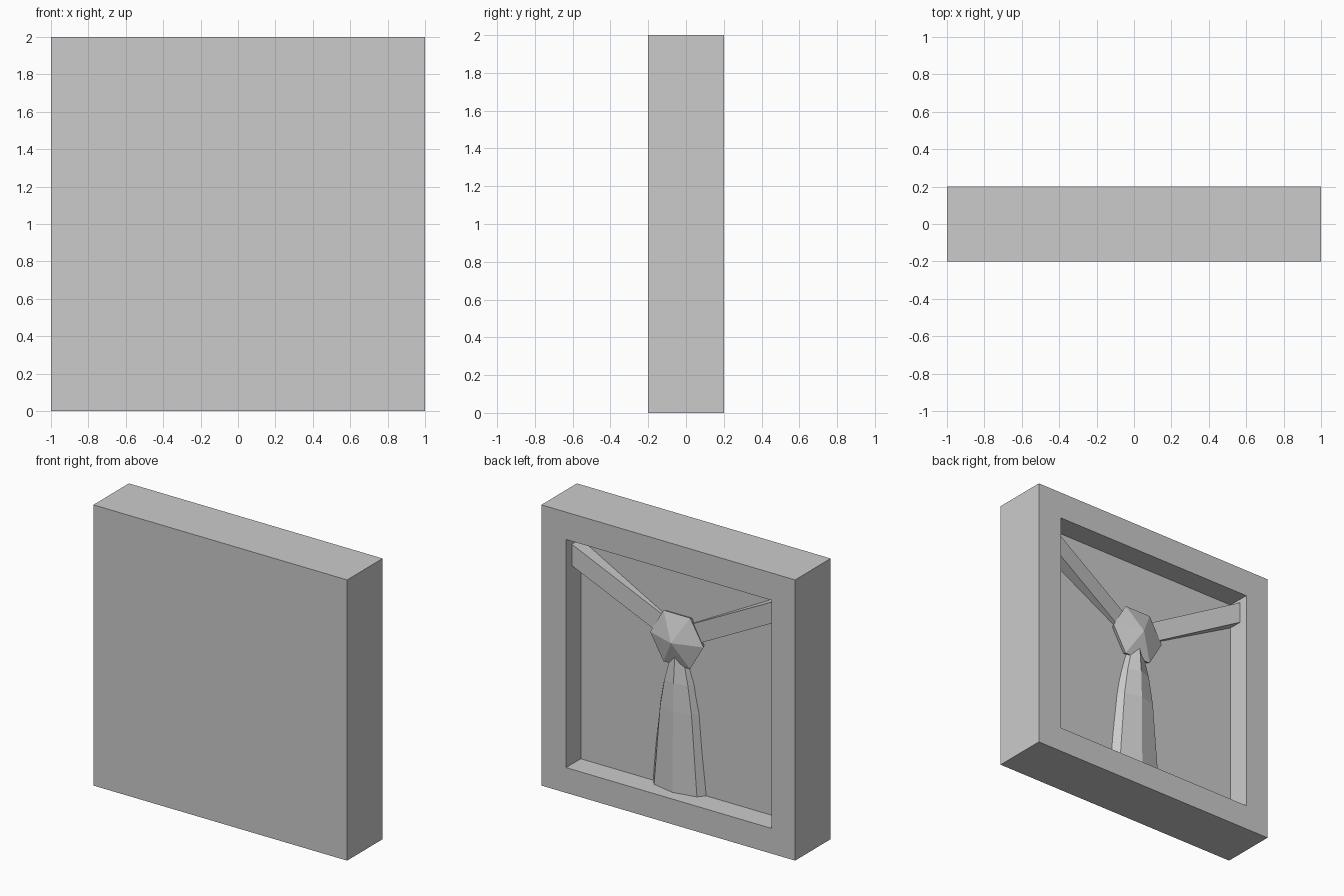
import bpy, bmesh, math

if "Cube" in bpy.data.objects:
    bpy.data.objects.remove(bpy.data.objects["Cube"])

PANEL = 0.035          # depth of the recessed panel
CX, CZ = 0.025, 1.25   # where the three limbs meet


def finish(bm, name):
    bmesh.ops.recalc_face_normals(bm, faces=bm.faces)
    me = bpy.data.meshes.new(name)
    bm.to_mesh(me)
    bm.free()
    ob = bpy.data.objects.new(name, me)
    bpy.context.collection.objects.link(ob)
    return ob


def loft(name, rings):
    """Join equal-length closed rings with quads and cap both ends."""
    bm = bmesh.new()
    vs = [[bm.verts.new(p) for p in ring] for ring in rings]
    n = len(rings[0])
    for a, b in zip(vs, vs[1:]):
        for i in range(n):
            bm.faces.new((a[i], a[(i + 1) % n], b[(i + 1) % n], b[i]))
    bm.faces.new(vs[0])
    bm.faces.new(vs[-1])
    return finish(bm, name)


# Block with a square recess in the back
def rect(x0, x1, z0, z1, y):
    return [(x0, y, z0), (x1, y, z0), (x1, y, z1), (x0, y, z1)]


inner = (-0.815, 0.805, 0.18, 1.805)
loft("recessed_block", [rect(-1, 1, 0, 2, -0.2), rect(-1, 1, 0, 2, 0.2),
                        rect(*inner, 0.2), rect(*inner, PANEL)])


# Two slanted arms, deeper towards the frame
def arm_section(x, y):
    z = CZ + 0.54 * abs(x - CX)
    return [(x, 0.0, z - 0.076), (x, y, z - 0.076),
            (x, y, z + 0.076), (x, 0.0, z + 0.076)]


for name, wall in (("left_arm", -0.82), ("right_arm", 0.81)):
    loft(name, [arm_section(CX, 0.04), arm_section(wall, 0.137)])

# Trunk: flattened eight-sided column flaring downwards
rings = []
for z, w, d in ((0.17, 0.24, 0.117), (0.75, 0.175, 0.112),
                (0.95, 0.13, 0.106), (1.15, 0.06, 0.09)):
    rings.append([(CX + w * math.cos(i * math.pi / 4),
                   d * math.sin(i * math.pi / 4), z) for i in range(8)])
loft("trunk", rings)

# Six-sided faceted hub
bm = bmesh.new()
ring = []
for r, y in ((0.185, 0.02), (0.21, 0.068)):
    ring.append([bm.verts.new((CX + r * math.cos(i * math.pi / 3), y,
                               CZ + r * math.sin(i * math.pi / 3))) for i in range(6)])
pole = bm.verts.new((CX, 0.135, CZ))
for i in range(6):
    j = (i + 1) % 6
    bm.faces.new((ring[0][i], ring[0][j], ring[1][j], ring[1][i]))
    bm.faces.new((ring[1][i], ring[1][j], pole))
bm.faces.new(ring[0])
finish(bm, "hub")
